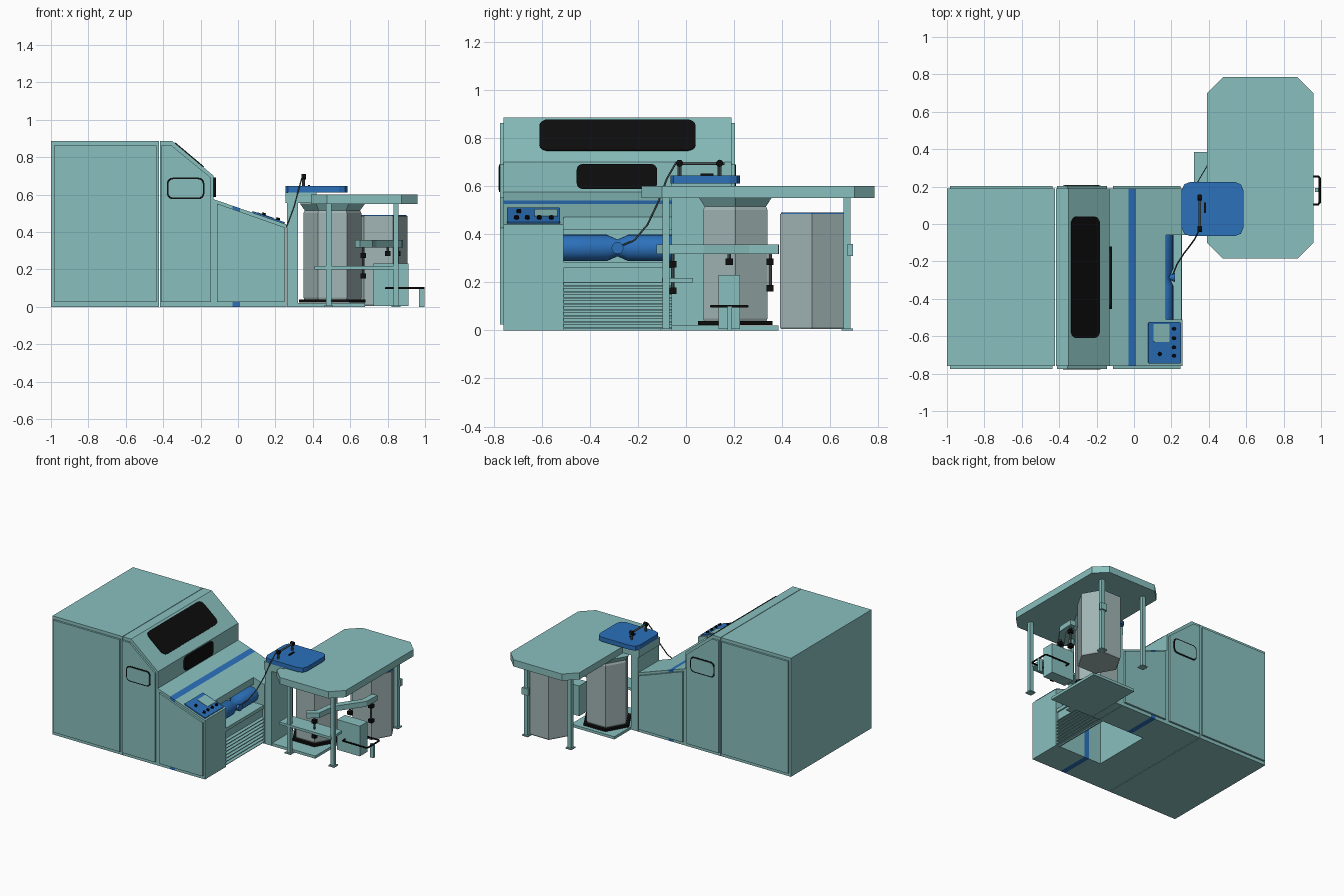
import bpy, bmesh, math
from mathutils import Matrix, Vector

if "Cube" in bpy.data.objects:
    bpy.data.objects.remove(bpy.data.objects["Cube"])


def material(name, r, g, b):
    m = bpy.data.materials.new(name)
    m.diffuse_color = (r, g, b, 1)
    m.use_nodes = True
    m.node_tree.nodes["Principled BSDF"].inputs["Base Color"].default_value = m.diffuse_color
    return m


TEAL = material("teal_paint", .25, .53, .52)
BLUE = material("blue_paint", .025, .165, .50)
BLACK = material("black", .004, .004, .004)
GREY = material("can_grey", .36, .46, .46)
METAL = material("dark_metal", .08, .11, .11)


def finish(name, bm, mat, matrix=None, smooth=False):
    if matrix:
        bm.transform(matrix)
    bmesh.ops.recalc_face_normals(bm, faces=bm.faces)
    me = bpy.data.meshes.new(name)
    bm.to_mesh(me)
    bm.free()
    me.materials.append(mat)
    for p in me.polygons:
        p.use_smooth = smooth and len(p.vertices) == 4
    ob = bpy.data.objects.new(name, me)
    bpy.context.collection.objects.link(ob)
    return ob


def prism(name, pts, axis, a, b, mat, matrix=None):
    """Extrude a 2D outline along an axis from a to b."""
    put = {'x': lambda u, v, w: (w, u, v), 'y': lambda u, v, w: (u, w, v),
           'z': lambda u, v, w: (u, v, w)}[axis]
    bm = bmesh.new()
    lo = [bm.verts.new(put(u, v, a)) for u, v in pts]
    hi = [bm.verts.new(put(u, v, b)) for u, v in pts]
    bm.faces.new(lo)
    bm.faces.new(hi)
    n = len(pts)
    for i in range(n):
        j = (i + 1) % n
        bm.faces.new((lo[i], lo[j], hi[j], hi[i]))
    return finish(name, bm, mat, matrix)


def rounded(u0, u1, v0, v1, r, n=4):
    """Rectangle with rounded corners; n=1 gives chamfers."""
    out = []
    for k, (cu, cv) in enumerate(((u1 - r, v1 - r), (u0 + r, v1 - r), (u0 + r, v0 + r), (u1 - r, v0 + r))):
        for i in range(n + 1):
            t = math.pi / 2 * (k + i / n)
            out.append((cu + r * math.cos(t), cv + r * math.sin(t)))
    return out


def box(name, x0, x1, y0, y1, z0, z1, mat=TEAL):
    return prism(name, [(x0, y0), (x1, y0), (x1, y1), (x0, y1)], 'z', z0, z1, mat)


def lathe(name, rings, sides, matrix, mat, smooth=False):
    """Rings of (radius, height) turned about local z."""
    bm = bmesh.new()
    loops = [[bm.verts.new((r * math.cos(2 * math.pi * i / sides), r * math.sin(2 * math.pi * i / sides), h))
              for i in range(sides)] for r, h in rings]
    for a, b in zip(loops, loops[1:]):
        for i in range(sides):
            j = (i + 1) % sides
            bm.faces.new((a[i], a[j], b[j], b[i]))
    bm.faces.new(loops[0])
    bm.faces.new(loops[-1])
    return finish(name, bm, mat, matrix, smooth)


def tube(name, pts, r, mat, cyclic=False):
    cu = bpy.data.curves.new(name, 'CURVE')
    cu.dimensions = '3D'
    cu.bevel_depth = r
    cu.bevel_resolution = 1
    cu.use_fill_caps = True
    s = cu.splines.new('POLY')
    s.points.add(len(pts) - 1)
    for p, c in zip(s.points, pts):
        p.co = (*c, 1)
    s.use_cyclic_u = cyclic
    cu.materials.append(mat)
    ob = bpy.data.objects.new(name, cu)
    bpy.context.collection.objects.link(ob)


T = Matrix.Translation
Y0, Y1 = -.76, .19

# Main cabinet and sloping hood
box("rear_cabinet", -1, -.422, Y0, Y1, 0, .885)
prism("hood_cabinet", [(-.418, 0), (-.13, 0), (-.13, .70), (-.35, .885), (-.418, .885)], 'y', Y0, Y1, TEAL)


def slope(x):
    return .575 - (x + .13) * .135 / .39


# Front section: two side columns and a bridging deck, with a blue band
for x0, x1, m in ((-.13, -.03, TEAL), (-.03, .01, BLUE), (.01, .26, TEAL)):
    tag = "band" if m is BLUE else "panel"
    for side, a, b in (("left", Y0, -.51), ("right", -.06, Y1)):
        prism(side + "_column_" + tag, [(x0, 0), (x1, 0), (x1, slope(x1)), (x0, slope(x0))], 'y', a, b, m)
    e = min(x1, .17)
    prism("deck_" + tag, [(x0, .42), (e, .42), (e, slope(e)), (x0, slope(x0))], 'y', -.51, -.06, m)

# Side doors on both sides, with a framed handle recess
doors = {"rear_door": [(-.985, .025), (-.435, .025), (-.435, .862), (-.985, .862)],
         "hood_door": [(-.412, .025), (-.145, .025), (-.145, .69), (-.355, .862), (-.412, .862)],
         "front_door": [(-.112, .025), (.248, .025), (.248, .425), (-.112, .552)]}
for yf, s in ((Y0, -1), (Y1, 1)):
    for name, pts in doors.items():
        prism(name, pts, 'y', yf, yf + s * .014, TEAL)
    prism("door_window_frame", rounded(-.38, -.18, .575, .69, .03), 'y', yf + s * .014, yf + s * .017, BLACK)
    prism("door_window", rounded(-.372, -.188, .583, .682, .026), 'y', yf + s * .016, yf + s * .019, TEAL)

# Hood windows
tilt = math.atan2(.185, .22)
prism("slope_window", rounded(-.1, .1, -.61, .04, .04), 'z', -.004, .005, BLACK,
      T((-.261, 0, .81)) @ Matrix.Rotation(tilt, 4, 'Y'))
prism("hood_window", rounded(-.455, -.12, .588, .692, .025), 'x', -.13, -.117, BLACK)

# Control panel on the left column
on_slope = T((.163, -.635, slope(.163))) @ Matrix.Rotation(math.atan2(.135, .39), 4, 'Y')
prism("control_panel", rounded(-.092, .09, -.11, .11, .004, 1), 'z', -.002, .008, BLUE, on_slope)
prism("control_screen", rounded(-.065, .025, .005, .1, .004, 1), 'z', .006, .011, TEAL, on_slope)
for u, v in ((.05, -.07), (.05, -.025), (.05, .025), (.05, .075), (-.03, -.06)):
    lathe("panel_knob", [(.01, .006), (.01, .02)], 10, on_slope @ T((u, v, 0)), BLACK)

# Delivery bay: ledge, louvres, rollers and trumpet
box("bay_ledge", .12, .255, -.51, -.06, .26, .285)
box("louvre_top_plate", .235, .245, -.51, -.06, .20, .26)
box("louvre_back", .225, .235, -.51, -.06, 0, .21)
for i in range(8):
    z = .008 + i * .025
    prism("louvre_slat", [(.23, z + .017), (.235, z + .017), (.256, z + .004), (.256, z), (.23, z)], 'y', -.51, -.06, TEAL)
lathe("delivery_rollers", [(.055, -.51), (.055, -.33), (.035, -.285), (.055, -.24), (.055, -.06)], 24,
      T((.155, 0, .343)) @ Matrix.Rotation(-math.pi / 2, 4, 'X'), BLUE, True)
lathe("trumpet", [(.012, 0), (.025, .035)], 12,
      T((.185, -.285, .343)) @ Matrix.Rotation(math.pi / 2, 4, 'Y'), BLUE)

# Coiler post, base plate and table
box("coiler_post", .263, .32, -.06, .19, 0, .56)
box("coiler_neck", .255, .42, -.06, .19, .555, .612)
box("can_base", .322, .68, -.06, .385, 0, .02)
prism("table_top", rounded(.39, .96, -.185, .785, .085, 1), 'z', .55, .60, TEAL)
prism("coiler_head", rounded(.255, .585, -.065, .225, .045, 2), 'z', .612, .645, BLUE)
for x in (.485, .845):
    for y in (-.083, .67):
        box("table_leg", x - .014, x + .014, y - .014, y + .014, 0, .555)
        box("leg_foot", x - .024, x + .024, y - .024, y + .024, 0, .008)
box("leg_bracket", .82, .87, .672, .695, .31, .36)
box("front_rail", .41, .84, -.1, .03, .20, .218)

# Spinning cans
lathe("can_turntable", [(.178, .022), (.178, .038)], 6, T((.505, .205, 0)), BLACK)
lathe("filling_can", [(.15, .038), (.155, .05), (.155, .50), (.148, .515)], 6, T((.505, .205, 0)), GREY)
lathe("coiler_funnel", [(.14, .505), (.175, .552)], 6, T((.505, .205, 0)), TEAL)
lathe("spare_can", [(.15, .005), (.155, .015), (.155, .485)], 6, T((.75, .525, 0)), GREY)
lathe("spare_can_lid", [(.15, .485), (.15, .491)], 6, T((.75, .525, 0)), BLUE)

# Can changer arm with hanging rods
path = [Vector(p) for p in ((.64, -.105), (.70, -.06), (.72, .08), (.79, .18), (.855, .27), (.86, .385))]
sides = ([], [])
for i, p in enumerate(path):
    d = (path[min(i + 1, 5)] - path[max(i - 1, 0)]).normalized() * .022
    sides[0].append((p.x - d.y, p.y + d.x))
    sides[1].append((p.x + d.y, p.y - d.x))
prism("changer_arm", sides[0] + sides[1][::-1], 'z', .318, .357, TEAL)
for x, y, zs in ((.67, -.055, (.275, .165)), (.80, .18, (.285,)), (.855, .35, (.285, .175))):
    lathe("hanging_rod", [(.007, zs[-1]), (.007, .33)], 8, T((x, y, 0)), METAL)
    for z in zs:
        box("rod_clamp", x - .015, x + .015, y - .015, y + .015, z - .013, z + .013, BLACK)

# Drive box with push handle
box("drive_box", .725, .912, .135, .225, .005, .23)
tube("push_handle", [(.79, .105, .1), (.985, .105, .1), (.993, .115, .1), (.993, .245, .1),
                     (.985, .255, .1), (.79, .255, .1)], .006, BLACK, True)
box("handle_post", .968, .998, .172, .192, 0, .1)

# Sliver guide on the coiler head
for y in (-.027, .14):
    lathe("guide_post", [(.008, .64), (.008, .7)], 8, T((.35, y, 0)), METAL)
    lathe("guide_knob", [(.015, -.012), (.015, .012)], 12,
          T((.352, y, .695)) @ Matrix.Rotation(math.pi / 2, 4, 'Y'), BLACK)
tube("guide_bar", [(.352, -.04, .695), (.352, .16, .695)], .007, METAL)
box("head_slot", .375, .385, .06, .115, .645, .652, BLACK)
tube("sliver", [(.20, -.29, .343), (.23, -.215, .375), (.265, -.16, .44), (.30, -.115, .535),
                (.325, -.08, .63), (.345, -.04, .70)], .004, METAL)
